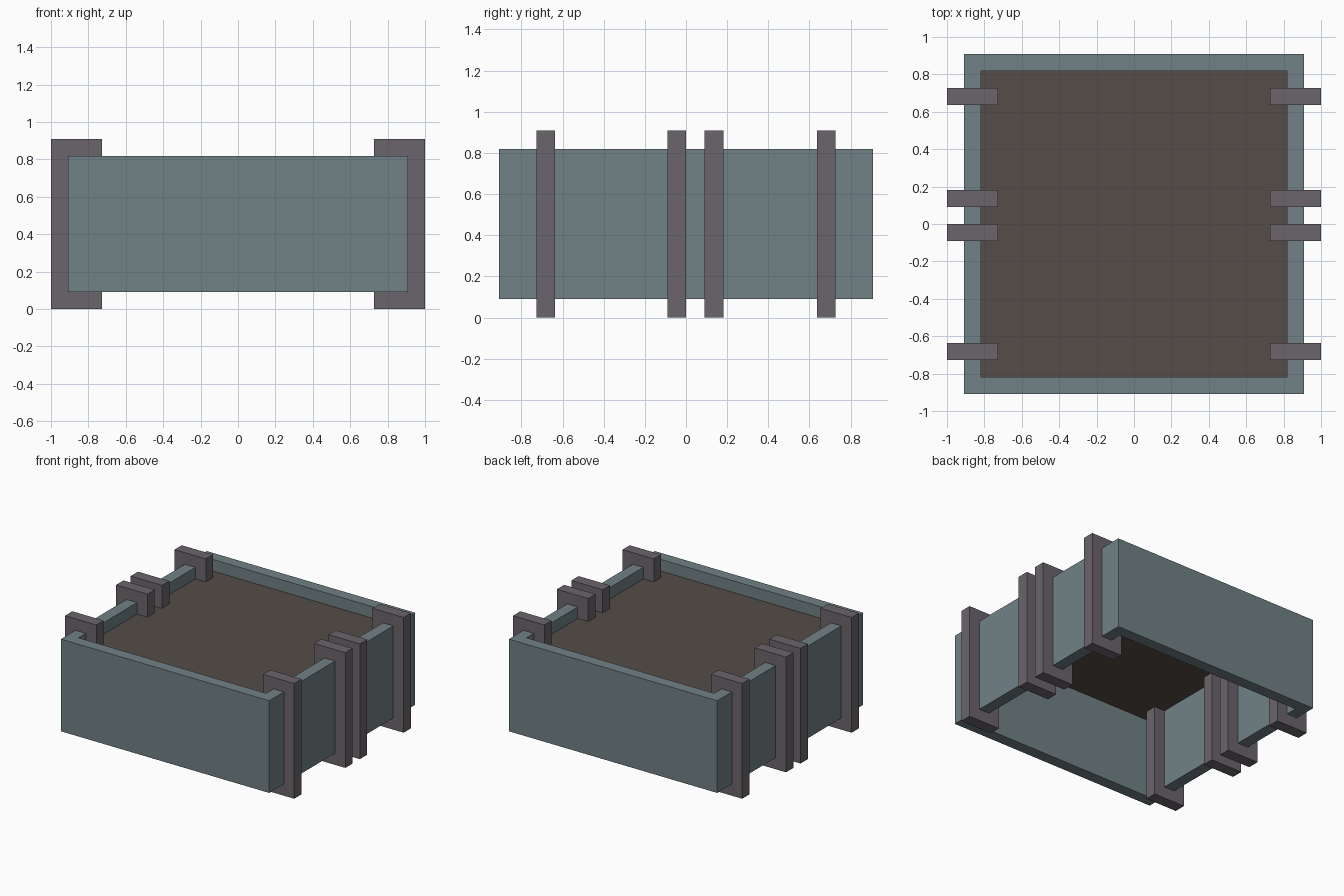
import bpy

cube = bpy.data.objects.get("Cube")
if cube:
    bpy.data.objects.remove(cube, do_unlink=True)


def material(name, rgb):
    mat = bpy.data.materials.new(name)
    mat.use_nodes = True
    color = (*rgb, 1.0)
    mat.diffuse_color = color
    mat.node_tree.nodes["Principled BSDF"].inputs["Base Color"].default_value = color
    return mat


def box(name, low, high, mat):
    """Flat-shaded block between two opposite corners."""
    center = [(a + b) / 2 for a, b in zip(low, high)]
    size = [b - a for a, b in zip(low, high)]
    bpy.ops.mesh.primitive_cube_add(size=1, location=center)
    obj = bpy.context.object
    obj.name = name
    for v in obj.data.vertices:
        v.co = [c * s for c, s in zip(v.co, size)]
    obj.data.materials.append(mat)
    return obj


teal = material("grey_teal_board", (0.165, 0.22, 0.238))
mauve = material("mauve_grey_post", (0.147, 0.128, 0.147))
soil = material("brown_soil", (0.089, 0.073, 0.064))

OUTER, INNER = 0.909, 0.818
BOTTOM, TOP = 0.091, 0.818
SOIL_TOP = 0.727

# Front and back boards run the full width
box("front_board", (-OUTER, -OUTER, BOTTOM), (OUTER, -INNER, TOP), teal)
box("back_board", (-OUTER, INNER, BOTTOM), (OUTER, OUTER, TOP), teal)

# Side boards fit between them, with four posts straddling each one
POST_WIDTH = 0.091
for side, sign in (("right", -1), ("left", 1)):
    x0, x1 = sorted((sign * INNER, sign * OUTER))
    box(side + "_board", (x0, -INNER, BOTTOM), (x1, INNER, TOP), teal)
    p0, p1 = sorted((sign * 0.727, sign * 1.0))
    for i, y in enumerate((-0.682, -0.045, 0.136, 0.682)):
        box(f"{side}_post_{i + 1}", (p0, y - POST_WIDTH / 2, 0),
            (p1, y + POST_WIDTH / 2, 0.909), mauve)

# Thin soil bed, open underneath
box("soil_bed", (-INNER, -INNER, SOIL_TOP - 0.008), (INNER, INNER, SOIL_TOP), soil)
